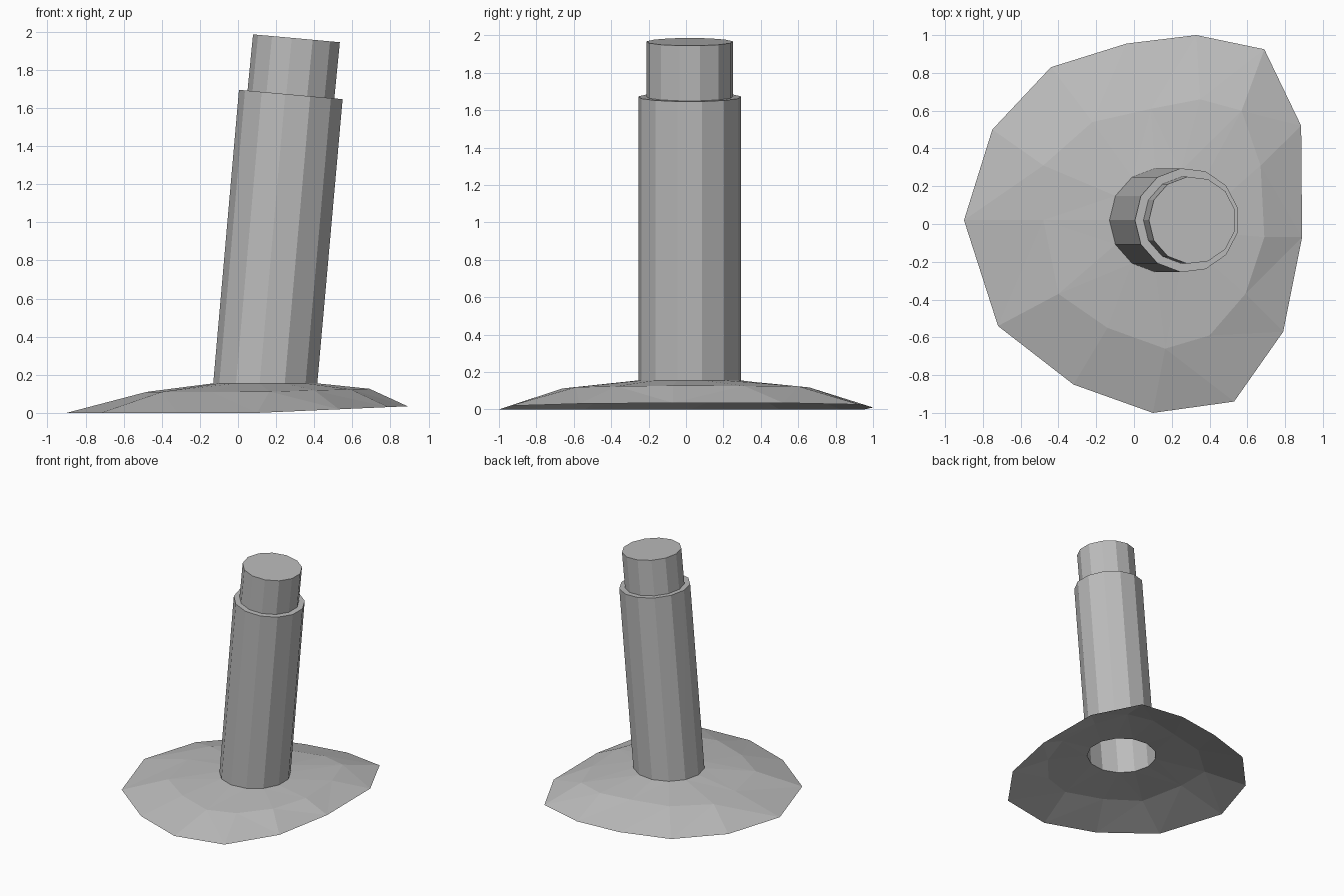
import bpy
import bmesh
import math

SIDES = 13
AXIS_Y = 0.02
TILT = 0.09  # lean of the column towards +x

cube = bpy.data.objects.get("Cube")
if cube:
    bpy.data.objects.remove(cube, do_unlink=True)

grey = bpy.data.materials.new("plain grey")
grey.use_nodes = True
colour = (0.5, 0.5, 0.5, 1)
grey.diffuse_color = colour
grey.node_tree.nodes["Principled BSDF"].inputs["Base Color"].default_value = colour


def ring(centre_x, z, radius, tilt):
    """Polygon ring, clockwise from the -x corner, tipped about y."""
    points = []
    for i in range(SIDES):
        angle = math.pi - math.tau * i / SIDES
        along = radius * math.cos(angle)
        points.append((centre_x + along * math.cos(tilt),
                       AXIS_Y + radius * math.sin(angle),
                       z - along * math.sin(tilt)))
    return points


def loft(name, rings, cap_end=False):
    """Join successive rings with flat facets."""
    bm = bmesh.new()
    loops = [[bm.verts.new(p) for p in points] for points in rings]
    for low, high in zip(loops, loops[1:]):
        for i in range(SIDES):
            j = (i + 1) % SIDES
            bm.faces.new((low[j], low[i], high[i], high[j]))
    if cap_end:
        bm.faces.new(reversed(loops[-1]))
    bmesh.ops.triangulate(bm, faces=[f for f in bm.faces if len(f.verts) == 4],
                          quad_method='SHORT_EDGE')
    mesh = bpy.data.meshes.new(name)
    bm.to_mesh(mesh)
    bm.free()
    mesh.materials.append(grey)
    obj = bpy.data.objects.new(name, mesh)
    bpy.context.collection.objects.link(obj)
    return obj


def raised(outline, height, lift):
    """Set an outline at a height that rises gently towards +x."""
    return [(x, y, height + lift * max(0, x - 0.1)) for x, y in outline]


# Uneven mound: open shell with a hole under the column
rim = [(-0.9, 0.02), (-0.75, 0.5), (-0.44, 0.83), (-0.04, 0.955), (0.33, 1),
       (0.69, 0.925), (0.885, 0.52), (0.89, -0.07), (0.79, -0.57),
       (0.53, -0.94), (0.1, -1), (-0.32, -0.85), (-0.72, -0.54)]
shoulder = [(-0.48, 0.02), (-0.48, 0.31), (-0.22, 0.54), (0.09, 0.61),
            (0.35, 0.66), (0.57, 0.6), (0.67, 0.31), (0.69, -0.07),
            (0.59, -0.37), (0.4, -0.59), (0.165, -0.66), (-0.14, -0.55),
            (-0.4, -0.37)]
foot = ring(0.147, 0.155, 0.277, 0)
loft("mound", [raised(rim, 0, 0.044), raised(shoulder, 0.11, 0.028), foot])

# Leaning column with a narrower stepped top, hollow from below
loft("column", [
    foot,
    ring(0.281, 1.67, 0.277, TILT),
    ring(0.281, 1.67, 0.232, TILT),
    ring(0.31, 1.965, 0.232, TILT),
], cap_end=True)
